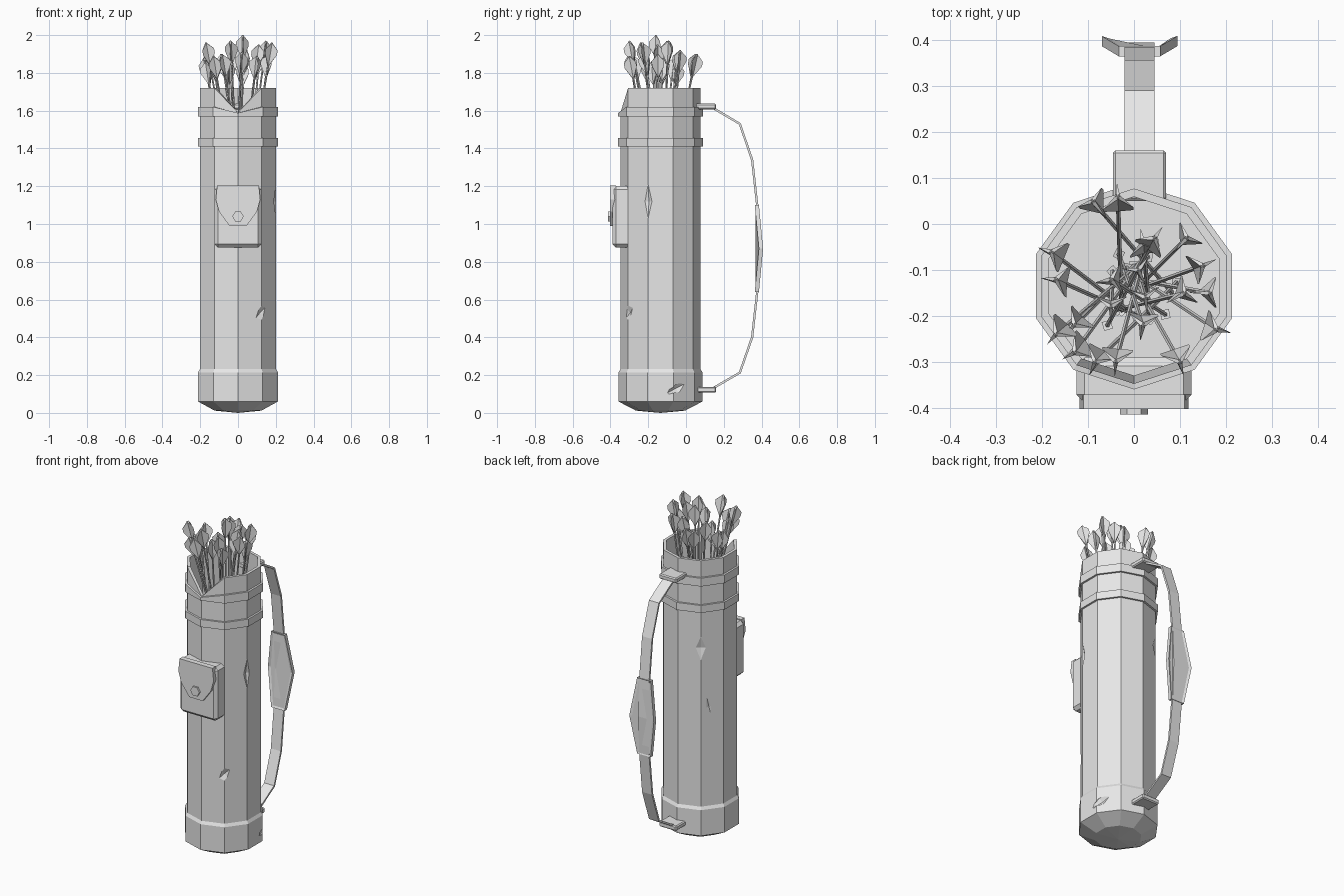
import bpy, bmesh, math, random
from mathutils import Vector, Matrix

if "Cube" in bpy.data.objects:
    bpy.data.objects.remove(bpy.data.objects["Cube"])

random.seed(4)
CY = -0.135   # y of the tube axis
SIDES = 10

grey = bpy.data.materials.new("plain grey")
grey.use_nodes = True
grey.diffuse_color = (0.8, 0.8, 0.8, 1)
grey.node_tree.nodes["Principled BSDF"].inputs["Base Color"].default_value = (0.8, 0.8, 0.8, 1)


def finish(name, bm):
    bmesh.ops.recalc_face_normals(bm, faces=bm.faces)
    mesh = bpy.data.meshes.new(name)
    bm.to_mesh(mesh)
    bm.free()
    mesh.materials.append(grey)
    ob = bpy.data.objects.new(name, mesh)
    bpy.context.collection.objects.link(ob)
    return ob


def lathe(profile, closed=False):
    """Ten-sided revolve; a radius of zero becomes a single point."""
    bm = bmesh.new()
    rings = []
    for r, z in profile:
        if r == 0:
            rings.append([bm.verts.new((0, CY, z))] * SIDES)
            continue
        angles = [math.radians(90 + 360 / SIDES * i) for i in range(SIDES)]
        rings.append([bm.verts.new((r * math.cos(a), CY + r * math.sin(a), z)) for a in angles])
    if closed:
        rings.append(rings[0])
    for a, b in zip(rings, rings[1:]):
        for i in range(SIDES):
            j = (i + 1) % SIDES
            bm.faces.new(list(dict.fromkeys((a[i], a[j], b[j], b[i]))))
    return bm


def extrude_outline(points, y0, y1):
    """Prism from an x-z outline between two depths."""
    bm = bmesh.new()
    back = [bm.verts.new((x, y0, z)) for x, z in points]
    front = [bm.verts.new((x, y1, z)) for x, z in points]
    bm.faces.new(back)
    face = bm.faces.new(front)
    n = len(points)
    for i in range(n):
        j = (i + 1) % n
        bm.faces.new((back[i], back[j], front[j], front[i]))
    return bm, face


def box(name, lo, hi, bevel=0.0):
    lo, hi = Vector(lo), Vector(hi)
    bm = bmesh.new()
    bmesh.ops.create_cube(bm, size=1, matrix=Matrix.Translation((lo + hi) / 2) @ Matrix.Diagonal((*(hi - lo), 1)))
    if bevel:
        bmesh.ops.bevel(bm, geom=bm.edges[:], offset=bevel, segments=1, affect='EDGES')
    return finish(name, bm)


def dip_front(bm, limit, z):
    """Lower the front corner of the rim into the V notch."""
    for v in bm.verts:
        if v.co.z > limit and abs(v.co.x) < 0.01 and v.co.y < CY:
            v.co.z = z


# Hollow tube with domed base and notched rim
bm = lathe([(0, 0), (0.13, 0.012), (0.222, 0.06), (0.222, 0.215), (0.212, 0.232),
            (0.212, 1.6), (0.212, 1.72), (0.194, 1.72), (0.194, 0.1), (0, 0.1)])
dip_front(bm, 1.58, 1.59)
body = finish("quiver_body", bm)

# Cuts and dents in the leather: angle, height, half sizes across/along, tilt
for angle, z, wide, tall, tilt in ((126, 1.19, 0.075, 0.07, 0), (139, 0.83, 0.035, 0.16, 12),
                                   (-54, 0.53, 0.035, 0.12, -48), (24, 0.13, 0.025, 0.085, -65),
                                   (-18, 1.12, 0.035, 0.09, 0)):
    a = math.radians(angle)
    place = (Matrix.Translation((0.212 * math.cos(a), CY + 0.212 * math.sin(a), z))
             @ Matrix.Rotation(a, 4, 'Z') @ Matrix.Rotation(math.radians(tilt), 4, 'X'))
    bm = bmesh.new()
    tips = [bm.verts.new(place @ Vector(p)) for p in
            ((0, wide, 0), (0, 0, tall), (0, -wide, 0), (0, 0, -tall))]
    for x in (0.05, -0.014):
        apex = bm.verts.new(place @ Vector((x, 0, 0)))
        for i in range(4):
            bm.faces.new((tips[i], tips[(i + 1) % 4], apex))
    cutter = finish("dent_cutter", bm)
    cutter.hide_render = True
    mod = body.modifiers.new("dent", 'BOOLEAN')
    mod.operation = 'DIFFERENCE'
    mod.solver = 'EXACT'
    mod.object = cutter
    bpy.context.view_layer.objects.active = body
    bpy.ops.object.modifier_apply(modifier=mod.name)
    bpy.data.objects.remove(cutter)

# Raised bands below the rim
for name, low, high in (("upper_band", 1.57, 1.62), ("lower_band", 1.41, 1.455)):
    bm = lathe([(0.205, low), (0.224, low), (0.224, high), (0.205, high)], closed=True)
    dip_front(bm, 1.6, 1.588)
    finish(name, bm)

# Front pouch, flap and stud
box("pouch", (-0.125, -0.388, 0.875), (0.125, -0.29, 1.2), 0.018)
half = [(0.11, 1.205), (0.118, 1.13), (0.1, 1.065), (0.045, 0.99)]
bm, face = extrude_outline(half + [(-x, z) for x, z in reversed(half)], -0.37, -0.402)
bmesh.ops.inset_region(bm, faces=[face], thickness=0.012, depth=0.006)
finish("pouch_flap", bm)
hexagon = [(0.03 * math.cos(math.radians(60 * i)), 1.04 + 0.03 * math.sin(math.radians(60 * i))) for i in range(6)]
bm, face = extrude_outline(hexagon, -0.4, -0.413)
bmesh.ops.inset_region(bm, faces=[face], thickness=0.011, depth=-0.006)
finish("pouch_stud", bm)

# Strap mounts and strap ribbon
SX = 0.012
for name, z in (("upper_mount", 1.622), ("lower_mount", 0.123)):
    box(name, (SX - 0.058, 0.05, z - 0.015), (SX + 0.058, 0.16, z + 0.015), 0.006)
path = [Vector((0, y, z)) for y, z in
        ((0.13, 1.622), (0.285, 1.53), (0.35, 1.34), (0.377, 1.1), (0.388, 0.87),
         (0.377, 0.64), (0.35, 0.4), (0.285, 0.213), (0.13, 0.123))]
bm = bmesh.new()
rings = []
for i, p in enumerate(path):
    along = (path[min(i + 1, len(path) - 1)] - path[max(i - 1, 0)]).normalized()
    out = along.cross(Vector((1, 0, 0))) * 0.006
    rings.append([bm.verts.new(p + out * s + Vector((SX + 0.033 * t, 0, 0)))
                  for s, t in ((1, -1), (1, 1), (-1, 1), (-1, -1))])
for a, b in zip(rings, rings[1:]):
    for i in range(4):
        bm.faces.new((a[i], a[(i + 1) % 4], b[(i + 1) % 4], b[i]))
bm.faces.new(rings[0])
bm.faces.new(rings[-1])
finish("strap", bm)

# Shoulder pad: long hexagon with a sunken panel and curled side corners
outline = [(-0.045, 1.1), (0.045, 1.1), (0.082, 0.87), (0.045, 0.64), (-0.045, 0.64), (-0.082, 0.87)]
bm, face = extrude_outline([(x + SX, z) for x, z in outline], 0.364, 0.386)
for v in bm.verts:
    if abs(v.co.z - 0.87) < 0.01:
        v.co.y += 0.022
bmesh.ops.recalc_face_normals(bm, faces=bm.faces)
caps = [f for f in bm.faces if len(f.verts) == 6]
bmesh.ops.inset_individual(bm, faces=caps, thickness=0.015, depth=-0.005)
finish("shoulder_pad", bm)

# Arrows: x, y, top height
arrows = [(-0.18, -0.06, 1.88), (-0.17, -0.12, 1.86), (-0.09, 0.05, 1.9), (-0.035, 0.06, 1.9),
          (0.045, -0.03, 1.92), (0.115, -0.03, 1.92), (0.02, -0.04, 1.85), (0.01, -0.1, 1.97),
          (-0.05, -0.12, 1.88), (0.025, -0.16, 2.0), (0.11, -0.15, 1.95), (0.15, -0.09, 1.97),
          (0.165, -0.15, 1.9), (0.18, -0.23, 1.96), (0.1, -0.3, 1.89), (0.02, -0.22, 1.91),
          (-0.05, -0.18, 1.86), (-0.04, -0.3, 1.97), (-0.085, -0.3, 1.9), (-0.13, -0.22, 1.88),
          (-0.17, -0.24, 1.96), (-0.13, -0.28, 1.89)]
for x, y, top in arrows:
    tip = Vector((x, y, top))
    # lean across the tube, staying inside its walls
    foot = Vector((-0.35 * x + random.uniform(-.07, .07),
                   CY - 0.35 * (y - CY) + random.uniform(-.07, .07), top - 1.15))
    axis = (tip - foot).normalized()
    frame = Matrix.Translation(tip) @ axis.to_track_quat('Z', 'Y').to_matrix().to_4x4()
    bm = bmesh.new()
    bmesh.ops.create_cone(bm, cap_ends=True, segments=5, radius1=0.005, radius2=0.005, depth=1.12,
                          matrix=frame @ Matrix.Translation((0, 0, -0.59)))
    bmesh.ops.create_cone(bm, cap_ends=True, segments=4, radius1=0, radius2=0.014, depth=0.05,
                          matrix=frame @ Matrix.Translation((0, 0, -1.155)))
    spin = random.uniform(0, 2)
    for k in range(3):
        turn = frame @ Matrix.Rotation(spin + k * math.tau / 3, 4, 'Z')
        # wedge-shaped vane, thick at the shaft
        inner = [bm.verts.new(turn @ Vector((0, s, z))) for s in (-0.005, 0.005) for z in (0, -0.13)]
        outer = [bm.verts.new(turn @ Vector((0.038, 0, z))) for z in (-0.035, -0.06)]
        a, b, c, d = inner
        for f in ((a, b, outer[1], outer[0]), (c, outer[0], outer[1], d),
                  (a, outer[0], c), (b, d, outer[1]), (a, c, d, b)):
            bm.faces.new(f)
    finish("arrow", bm)
